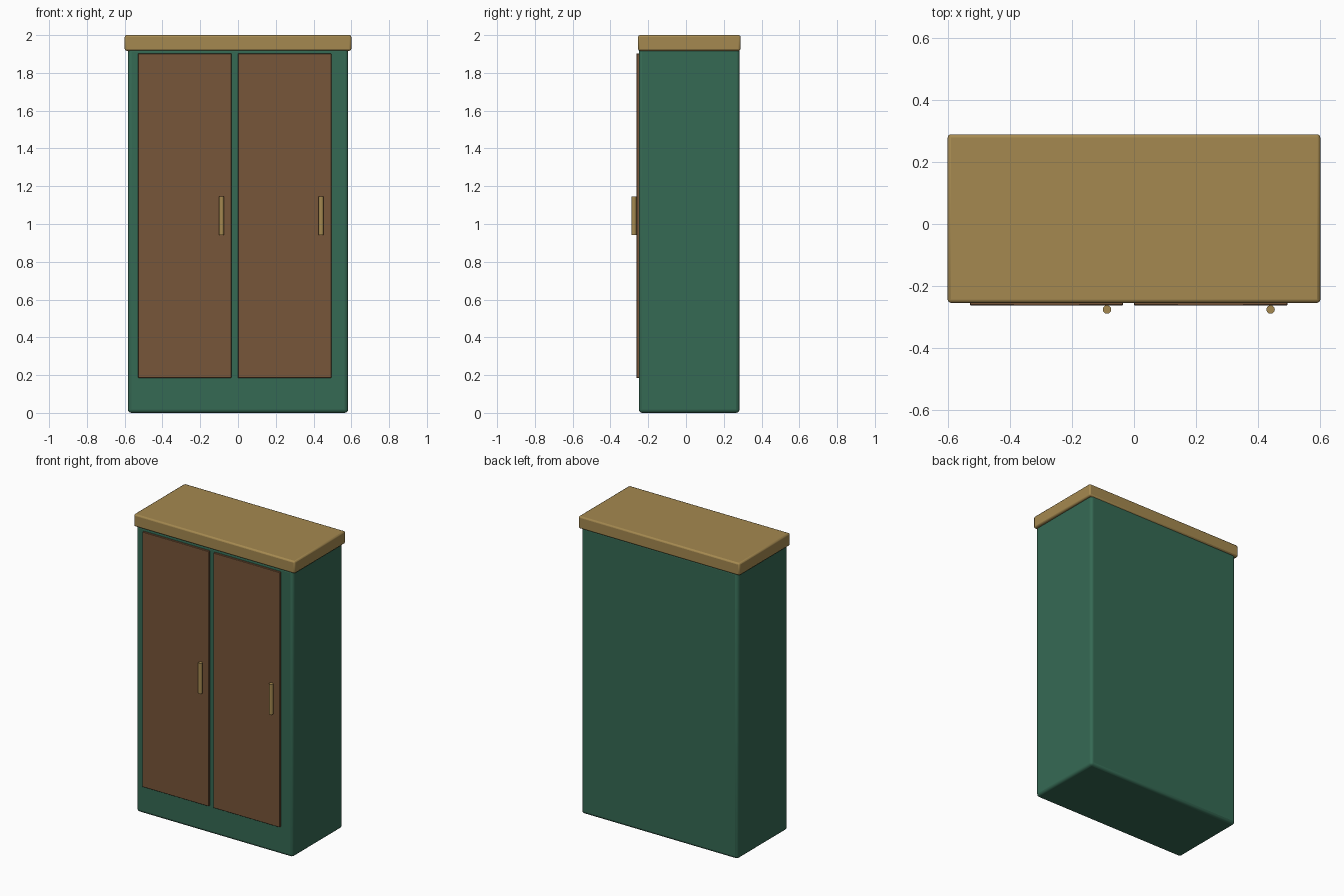
import bpy

if "Cube" in bpy.data.objects:
    bpy.data.objects.remove(bpy.data.objects["Cube"])


def material(name, color):
    m = bpy.data.materials.new(name)
    m.diffuse_color = (*color, 1)
    m.use_nodes = True
    m.node_tree.nodes["Principled BSDF"].inputs["Base Color"].default_value = m.diffuse_color
    return m


green = material("green_paint", (0.036, 0.142, 0.088))
brown = material("brown_wood", (0.186, 0.092, 0.041))
tan = material("tan_wood", (0.375, 0.250, 0.080))


def finish(obj, name, mat, bevel=0, segments=2):
    obj.name = name
    obj.data.materials.append(mat)
    if bevel:
        mod = obj.modifiers.new("bevel", 'BEVEL')
        mod.width = bevel
        mod.segments = segments
    bpy.ops.object.shade_smooth_by_angle()
    return obj


def box(name, mat, lo, hi, bevel=0, segments=2):
    """Box between two corners, with optional rounded edges."""
    bpy.ops.mesh.primitive_cube_add(
        size=1, location=[(a + b) / 2 for a, b in zip(lo, hi)])
    obj = bpy.context.object
    obj.scale = [b - a for a, b in zip(lo, hi)]
    bpy.ops.object.transform_apply(location=False, rotation=False, scale=True)
    return finish(obj, name, mat, bevel, segments)


# Cabinet body and overhanging top board
box("cabinet_body", green, (-0.583, -0.25, 0), (0.583, 0.283, 1.93), 0.018, 3)
box("top_board", tan, (-0.6, -0.254, 1.917), (0.6, 0.289, 2.0), 0.01)

# Two doors, each with an upright round handle near its right edge
for side, x0, handle_x in (("left", -0.529, -0.087), ("right", 0.0, 0.440)):
    box(side + "_door", brown, (x0, -0.262, 0.185), (x0 + 0.494, -0.24, 1.903), 0.002, 1)
    bpy.ops.mesh.primitive_cylinder_add(
        vertices=24, radius=0.0135, depth=0.204, location=(handle_x, -0.2755, 1.043))
    finish(bpy.context.object, side + "_handle", tan)
